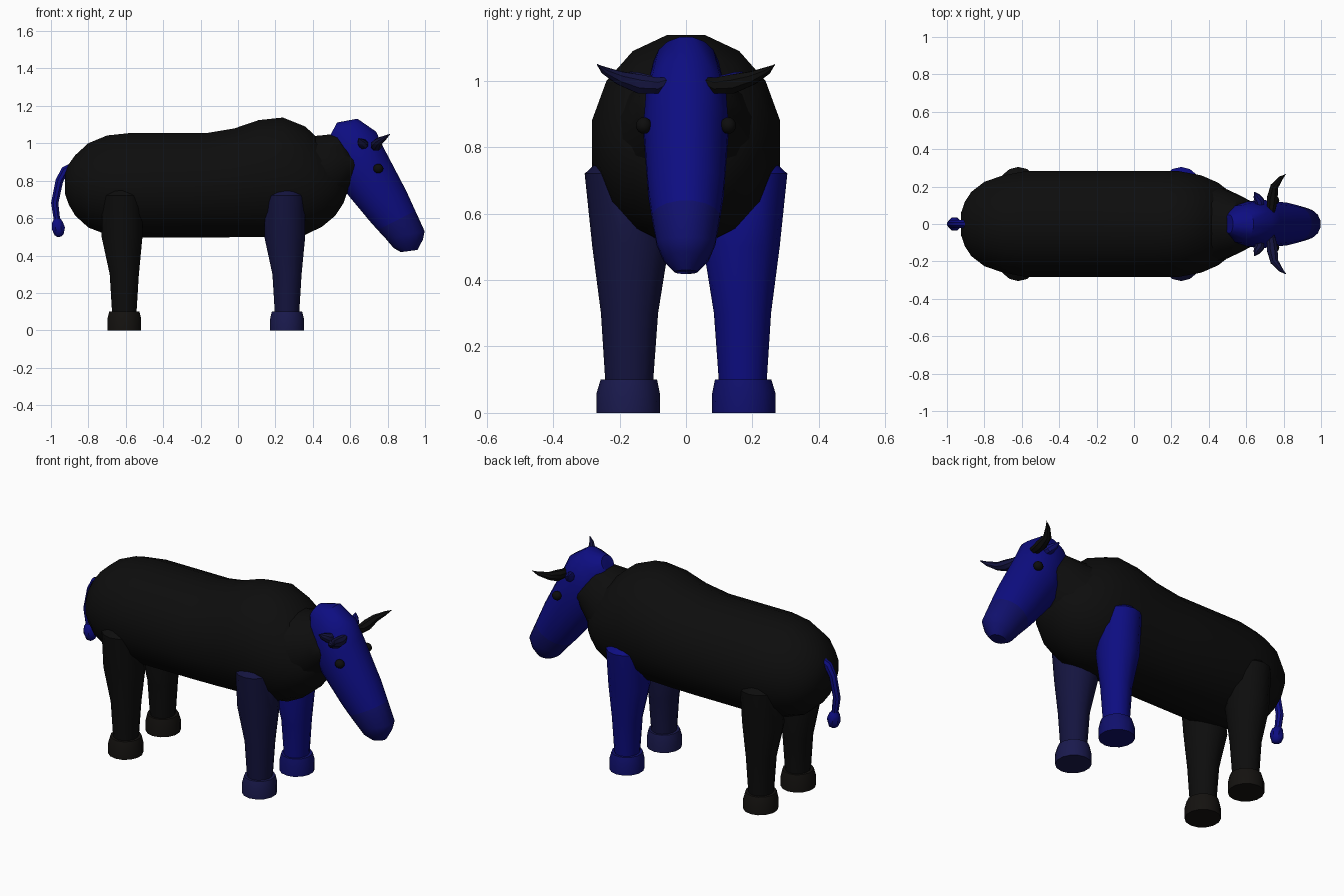
import bpy, bmesh, math
from mathutils import Vector

cube = bpy.data.objects.get("Cube")
if cube:
    bpy.data.objects.remove(cube)


def material(name, r, g, b):
    m = bpy.data.materials.new(name)
    m.use_nodes = True
    m.diffuse_color = (r, g, b, 1)
    m.node_tree.nodes["Principled BSDF"].inputs["Base Color"].default_value = (r, g, b, 1)
    return m


black = material("black", .004, .004, .004)
brown = material("brown black", .007, .006, .005)
blue = material("blue", .004, .004, .22)
deep = material("deep blue", .005, .005, .15)
navy = material("navy", .007, .007, .05)
slate = material("slate navy", .01, .01, .075)


def finish(name, bm, mats):
    bmesh.ops.recalc_face_normals(bm, faces=bm.faces)
    mesh = bpy.data.meshes.new(name)
    bm.to_mesh(mesh)
    bm.free()
    ob = bpy.data.objects.new(name, mesh)
    bpy.context.collection.objects.link(ob)
    for m in mats:
        mesh.materials.append(m)
    bpy.ops.object.select_all(action='DESELECT')
    ob.select_set(True)
    bpy.context.view_layer.objects.active = ob
    bpy.ops.object.shade_smooth_by_angle(angle=math.radians(40))
    return ob


def skin(name, ellipses, mats, sides, last=0):
    """Bridge ellipses (centre, half axis, half axis); the last bands take slot 1."""
    bm = bmesh.new()
    rings = []
    for c, u, v in ellipses:
        angles = [(i + .5) * math.tau / sides for i in range(sides)]
        rings.append([bm.verts.new(c + u * math.cos(a) + v * math.sin(a)) for a in angles])
    for k, (a, b) in enumerate(zip(rings, rings[1:])):
        for i in range(sides):
            j = (i + 1) % sides
            f = bm.faces.new((a[i], a[j], b[j], b[i]))
            f.material_index = int(k >= len(rings) - 1 - last)
    bm.faces.new(rings[0])
    bm.faces.new(rings[-1]).material_index = int(last > 0)
    return finish(name, bm, mats)


def loft(name, rows, mats, sides=16, last=0):
    """Rows: upper x, z, lower x, z, half width, centre y."""
    ellipses = []
    for xa, za, xb, zb, w, y in rows:
        a, b = Vector((xa, y, za)), Vector((xb, y, zb))
        ellipses.append(((a + b) / 2, (a - b) / 2, Vector((0, w, 0))))
    return skin(name, ellipses, mats, sides, last)


def tube(name, path, mat, sides=8):
    """Round tube through x, y, z, radius points."""
    pts = [Vector(p[:3]) for p in path]
    ellipses = []
    for i, p in enumerate(path):
        t = (pts[min(i + 1, len(pts) - 1)] - pts[max(i - 1, 0)]).normalized()
        side = Vector((1, 0, 0)) if abs(t.y) > .6 else Vector((0, 1, 0))
        u = t.cross(side).normalized()
        ellipses.append((pts[i], u * p[3], t.cross(u) * p[3]))
    return skin(name, ellipses, [mat], sides)


def ball(name, centre, size, mat):
    bm = bmesh.new()
    bmesh.ops.create_uvsphere(bm, u_segments=12, v_segments=8, radius=1)
    for v in bm.verts:
        v.co = Vector(centre) + v.co * Vector(size)
    return finish(name, bm, [mat])


# Body with shoulder hump: x, top, bottom, half width
body = [(-.925, .84, .73, .06), (-.905, .89, .67, .12), (-.87, .94, .61, .175),
        (-.8, 1.005, .545, .23), (-.7, 1.047, .506, .265), (-.58, 1.06, .492, .288),
        (-.17, 1.06, .492, .288), (-.02, 1.085, .492, .288), (.11, 1.13, .492, .288),
        (.24, 1.144, .492, .288), (.36, 1.095, .505, .265), (.45, 1.01, .55, .225),
        (.52, .93, .61, .17), (.565, .86, .68, .11), (.585, .81, .74, .05)]
loft("body", [(x, t, x, b, w, 0) for x, t, b, w in body], [black])

# Neck
loft("neck", [(.36, 1.04, .46, .64, .22, 0), (.44, 1.045, .55, .69, .185, 0),
              (.53, 1.055, .61, .76, .15, 0), (.605, .96, .635, .83, .125, 0)], [black])

# Head with darker muzzle
loft("head", [(.53, 1.112, .487, 1.03, .05, 0), (.64, 1.133, .478, .95, .1, 0),
              (.74, 1.065, .52, .82, .123, 0), (.785, .97, .575, .735, .13, 0),
              (.9, .75, .7, .585, .116, 0), (.95, .64, .745, .535, .104, 0),
              (1, .53, .79, .487, .09, 0), (.99, .485, .83, .44, .07, 0),
              (.96, .43, .87, .418, .035, 0)], [blue, deep], last=3)

# Legs: height, x offset, y, half length, half width
leg = [(.77, -.01, .19, .065, .06), (.72, -.01, .192, .108, .113),
       (.5, -.012, .167, .112, .115), (.3, 0, .17, .08, .086), (.08, 0, .171, .066, .071)]
hoof = [(.1, 0, .172, .083, .085), (.06, 0, .174, .093, .095), (0, 0, .174, .093, .096)]


def limb(name, rows, x, side, mat):
    loft(name, [(x + dx + a, z, x + dx - a, z, w, y * side) for z, dx, y, a, w in rows],
         [mat], 14)


for side, label, leg_mat, hoof_mat in ((1, "left", blue, deep), (-1, "right", navy, slate)):
    limb("front_leg_" + label, leg, .262, side, leg_mat)
    limb("front_hoof_" + label, hoof, .262, side, hoof_mat)
    limb("rear_leg_" + label, leg, -.608, side, black)
    limb("rear_hoof_" + label, hoof, -.608, side, brown)
    # Horn, ear and eye
    tube("horn_" + label, [(.735, .045 * side, 1, .01), (.735, .085 * side, .985, .026),
                           (.74, .14 * side, .99, .031), (.75, .2 * side, 1.008, .022),
                           (.785, .245 * side, 1.03, .012), (.812, .267 * side, 1.048, .002)],
         black if side > 0 else navy)
    tube("ear_" + label, [(.675, .085 * side, .99, .022), (.67, .125 * side, .995, .027),
                          (.655, .15 * side, 1.01, .018), (.645, .17 * side, 1.025, .003)],
         deep if side > 0 else navy)
    ball("eye_" + label, (.75, .127 * side, .865), (.027, .024, .025), black)

# Tail and tuft
tube("tail", [(-.88, 0, .88, .02), (-.925, 0, .855, .024), (-.955, 0, .8, .022),
              (-.98, 0, .68, .021), (-.965, 0, .57, .018)], blue)
tube("tail_tuft", [(-.97, 0, .605, .012), (-.966, 0, .58, .03), (-.96, 0, .545, .038),
                   (-.957, 0, .51, .026), (-.956, 0, .5, .01)], blue)
